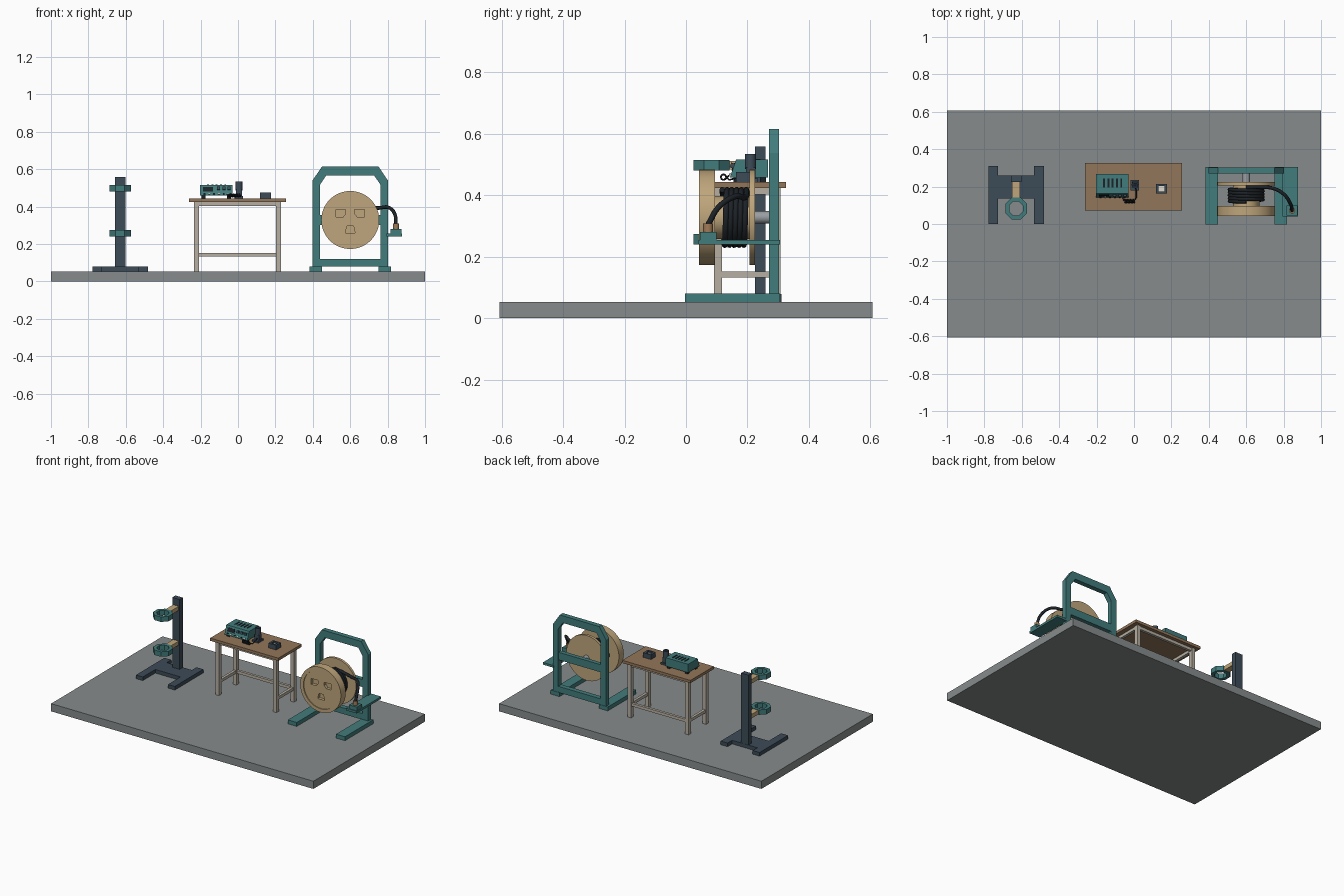
import bpy, bmesh, math
from mathutils import Vector

cube = bpy.data.objects.get("Cube")
if cube:
    bpy.data.objects.remove(cube, do_unlink=True)


def material(name, r, g, b):
    m = bpy.data.materials.new(name)
    m.use_nodes = True
    m.diffuse_color = (r, g, b, 1)
    m.node_tree.nodes["Principled BSDF"].inputs["Base Color"].default_value = (r, g, b, 1)
    return m


GREY = material("floor grey", .24, .26, .26)
TEAL = material("teal paint", .055, .20, .20)
SLATE = material("dark slate", .045, .07, .095)
TAN = material("tan", .52, .38, .20)
WOOD = material("table wood", .29, .18, .10)
BEIGE = material("beige legs", .47, .43, .36)
BLACK = material("black rubber", .012, .016, .02)
STEEL = material("steel", .32, .34, .36)
COPPER = material("copper brown", .36, .20, .10)
PALE = material("pale cream", .75, .72, .62)


def finish(name, bm, mat, smooth=False):
    bmesh.ops.recalc_face_normals(bm, faces=bm.faces)
    me = bpy.data.meshes.new(name)
    bm.to_mesh(me)
    bm.free()
    me.materials.append(mat)
    ob = bpy.data.objects.new(name, me)
    bpy.context.collection.objects.link(ob)
    if smooth:
        bpy.ops.object.select_all(action='DESELECT')
        ob.select_set(True)
        bpy.context.view_layer.objects.active = ob
        bpy.ops.object.shade_smooth_by_angle()
    return ob


def box(name, xs, ys, zs, mat):
    """Box from its x, y and z ranges."""
    bm = bmesh.new()
    bmesh.ops.create_cube(bm, size=1)
    for v in bm.verts:
        v.co = [(a + b) / 2 + c * (b - a) for c, (a, b) in zip(v.co, (xs, ys, zs))]
    return finish(name, bm, mat)


def prism(name, loops, axis, lo, hi, mat, smooth=False):
    """Extrude one outline, or an outer and an inner outline, along an axis."""
    bm = bmesh.new()

    def place(p, h):
        c = list(p)
        c.insert(axis, h)
        return bm.verts.new(c)
    rings = [[[place(p, h) for p in loop] for h in (lo, hi)] for loop in loops]
    n = len(loops[0])
    for a, b in rings:
        for i in range(n):
            j = (i + 1) % n
            bm.faces.new((a[i], a[j], b[j], b[i]))
    for k in (0, 1):
        if len(loops) == 1:
            bm.faces.new(rings[0][k])
        else:
            o, q = rings[0][k], rings[1][k]
            for i in range(n):
                j = (i + 1) % n
                bm.faces.new((o[i], o[j], q[j], q[i]))
    return finish(name, bm, mat, smooth)


def circle(cx, cy, r, n=48, turn=0.0):
    return [(cx + r * math.cos(turn + math.tau * i / n), cy + r * math.sin(turn + math.tau * i / n))
            for i in range(n)]


def tube(name, points, radius, mat, kind='POLY'):
    cu = bpy.data.curves.new(name, 'CURVE')
    cu.dimensions = '3D'
    cu.bevel_depth = radius
    cu.bevel_resolution = 2
    cu.use_fill_caps = True
    s = cu.splines.new(kind)
    if kind == 'BEZIER':
        s.bezier_points.add(len(points) - 1)
        for bp, p in zip(s.bezier_points, points):
            bp.co = p
            bp.handle_left_type = bp.handle_right_type = 'AUTO'
    else:
        s.points.add(len(points) - 1)
        for sp, p in zip(s.points, points):
            sp.co = (*p, 1)
    cu.materials.append(mat)
    ob = bpy.data.objects.new(name, cu)
    bpy.context.collection.objects.link(ob)
    return ob


F = .053  # floor height
box("floor_slab", (-1, 1), (-.607, .607), (0, F), GREY)

# Ring stand
SX = -.63
for side, s in (("left", 1), ("right", -1)):
    c = SX + s * .122
    box(side + "_stand_foot", (c - .026, c + .026), (0, .31), (F, .078), SLATE)
box("stand_crossbar", (SX - .096, SX + .096), (.136, .26), (F, .078), SLATE)
box("stand_column", (SX - .028, SX + .028), (.224, .259), (.078, .559), SLATE)
for label, z in (("upper", .48), ("lower", .24)):
    prism(label + "_ring", [circle(SX, .083, .063, 8, math.pi / 8),
                            circle(SX, .083, .04, 8, math.pi / 8)], 2, z, z + .034, TEAL)
    box(label + "_ring_arm", (SX - .021, SX + .021), (.141, .224), (z + .003, z + .031), TAN)

# Work table
box("table_top", (-.262, .257), (.072, .326), (.424, .443), WOOD)
for sx, x in (("right", -.222), ("left", .217)):
    for sy, y in (("front", .104), ("back", .294)):
        box(f"{sy}_{sx}_table_leg", (x - .013, x + .013), (y - .013, y + .013), (F, .424), BEIGE)
    for label, z in (("apron", .403), ("stretcher", .132)):
        box(f"{sx}_{label}", (x - .009, x + .009), (.117, .281), (z, z + .02), BEIGE)
for label, y, z in (("front_apron", .104, .403), ("back_apron", .294, .403), ("back_stretcher", .294, .132)):
    box(label, (-.209, .204), (y - .009, y + .009), (z, z + .02), BEIGE)

# Bench power unit with a sloping front
T = .443
prism("unit_case", [[(.143, .458), (.267, .458), (.267, .516), (.163, .516)]], 0, -.203, -.03, TEAL)
for x in (-.185, -.048):
    for y in (.165, .25):
        box("unit_foot", (x - .01, x + .01), (y - .01, y + .01), (T, .458), BLACK)
for i in range(5):
    x = -.16 + i * .023
    box("unit_vent", (x - .005, x + .005), (.195, .243), (.515, .518), BLACK)


def panel(name, x, z, w, h, depth, mat):
    """Plate lying on the sloping front of the unit."""
    ob = box(name, (-w / 2, w / 2), (-depth, .003), (-h / 2, h / 2), mat)
    ob.rotation_euler.x = -math.atan2(.02, .058)
    ob.location = (x, .143 + (z - .458) * .02 / .058, z)


panel("unit_display", -.16, .492, .055, .026, .003, BLACK)
for x in (-.105, -.075, -.048):
    panel("unit_knob", x, .495, .016, .016, .012, SLATE)
for i in range(6):
    panel("unit_button", -.18 + i * .026, .468, .01, .007, .006, PALE if i % 2 else BLACK)

# Tool holder and its coiled cord
box("holder_base", (-.02, .028), (.18, .235), (T, .455), SLATE)
box("holder_post", (-.012, .022), (.195, .226), (.455, .49), SLATE)
prism("holder_socket", [circle(.005, .21, .018, 16), circle(.005, .21, .011, 16)], 2, .485, .535, SLATE, True)
prism("tool_grip", [circle(.005, .21, .009, 12)], 2, .46, .528, BLACK, True)
cord = [(-.06, .14, .465), (-.055, .125, .45)]
for i in range(57):
    a = i * math.tau / 8
    cord.append((-.05 + .055 * i / 56, .122 + .009 * math.cos(a), .459 + .009 * math.sin(a)))
cord += [(.012, .14, .45), (.012, .18, .46), (.005, .205, .47)]
tube("tool_cord", cord, .003, BLACK)

# Sponge tray
prism("sponge_tray", [[(.117, .163), (.177, .163), (.177, .215), (.117, .215)],
                      [(.131, .175), (.163, .175), (.163, .203), (.131, .203)]], 2, T, .475, SLATE)
box("sponge", (.131, .163), (.175, .203), (T, .464), PALE)

# Reel frame
RX, RZ = .6, .328


def arch(w, top, corner_x, corner_z, bottom):
    half = [(w, bottom), (w, corner_z), (corner_x, top)]
    return [(RX + x, z) for x, z in half] + [(RX - x, z) for x, z in reversed(half)]


prism("reel_frame", [arch(.203, .615, .15, .537, .078), arch(.162, .566, .128, .516, .12)],
      1, .27, .303, TEAL)
box("frame_middle_bar", (RX - .165, RX + .165), (.272, .301), (.302, .354), TEAL)
for side, s in (("left", 1), ("right", -1)):
    c = RX + s * .184
    box(side + "_frame_foot", (c - .034, c + .034), (-.003, .306), (F, .08), TEAL)
box("side_shelf", (.795, .877), (.04, .306), (.24, .255), TEAL)
box("shelf_socket", (.815, .875), (.045, .10), (.255, .281), TEAL)

# Reel: front drum face with a recess and three openings, hub, back flange
face = prism("reel_front_disc", [circle(RX, RZ, .155)], 1, .042, .095, TAN)
notch = [(-.026, -.019), (.026, -.019), (.017, .019), (-.017, .019)]
corner = [(-.026, .019), (.026, .019), (.026, -.003), (.012, -.021), (-.026, -.021)]
cuts = [([(RX + x, RZ - .05 + z) for x, z in notch], .068),
        ([(RX - .05 + x, RZ + .037 + z) for x, z in corner], .068),
        ([(RX + .05 - x, RZ + .037 + z) for x, z in corner], .068)]
cuts.insert(0, (circle(RX, RZ, .131), .048))
for loop, depth in cuts:
    cutter = prism("face_cutter", [loop], 1, 0, depth, TAN)
    cutter.hide_render = True
    mod = face.modifiers.new("opening", 'BOOLEAN')
    mod.operation = 'DIFFERENCE'
    mod.solver = 'EXACT'
    mod.object = cutter
    bpy.context.view_layer.objects.active = face
    bpy.ops.object.modifier_apply(modifier=mod.name)
    bpy.data.objects.remove(cutter, do_unlink=True)
bpy.ops.object.select_all(action='DESELECT')
face.select_set(True)
bpy.ops.object.shade_smooth_by_angle()
prism("reel_hub", [circle(RX, RZ, .07)], 1, .095, .208, TAN, True)
prism("reel_back_flange", [circle(RX, RZ, .155)], 1, .207, .224, TAN, True)
prism("reel_axle", [circle(RX, RZ, .02, 24)], 1, .224, .272, STEEL, True)

# Wound hose, its free end and the connector
turns, steps = 5, 28
coil = []
for i in range(turns * steps + 1):
    a = math.tau * i / steps + math.pi / 2
    coil.append((RX + .09 * math.cos(a), .118 + .078 * i / (turns * steps), RZ + .09 * math.sin(a)))
tube("hose_coil", coil, .0095, BLACK)
tube("hose_end", [(RX, .196, RZ + .09), (.67, .197, .405), (.745, .19, .392), (.80, .16, .396),
                  (.838, .105, .36), (.845, .072, .305)], .0095, BLACK, 'BEZIER')
prism("hose_connector", [circle(.845, .072, .016, 16)], 2, .281, .308, COPPER, True)
